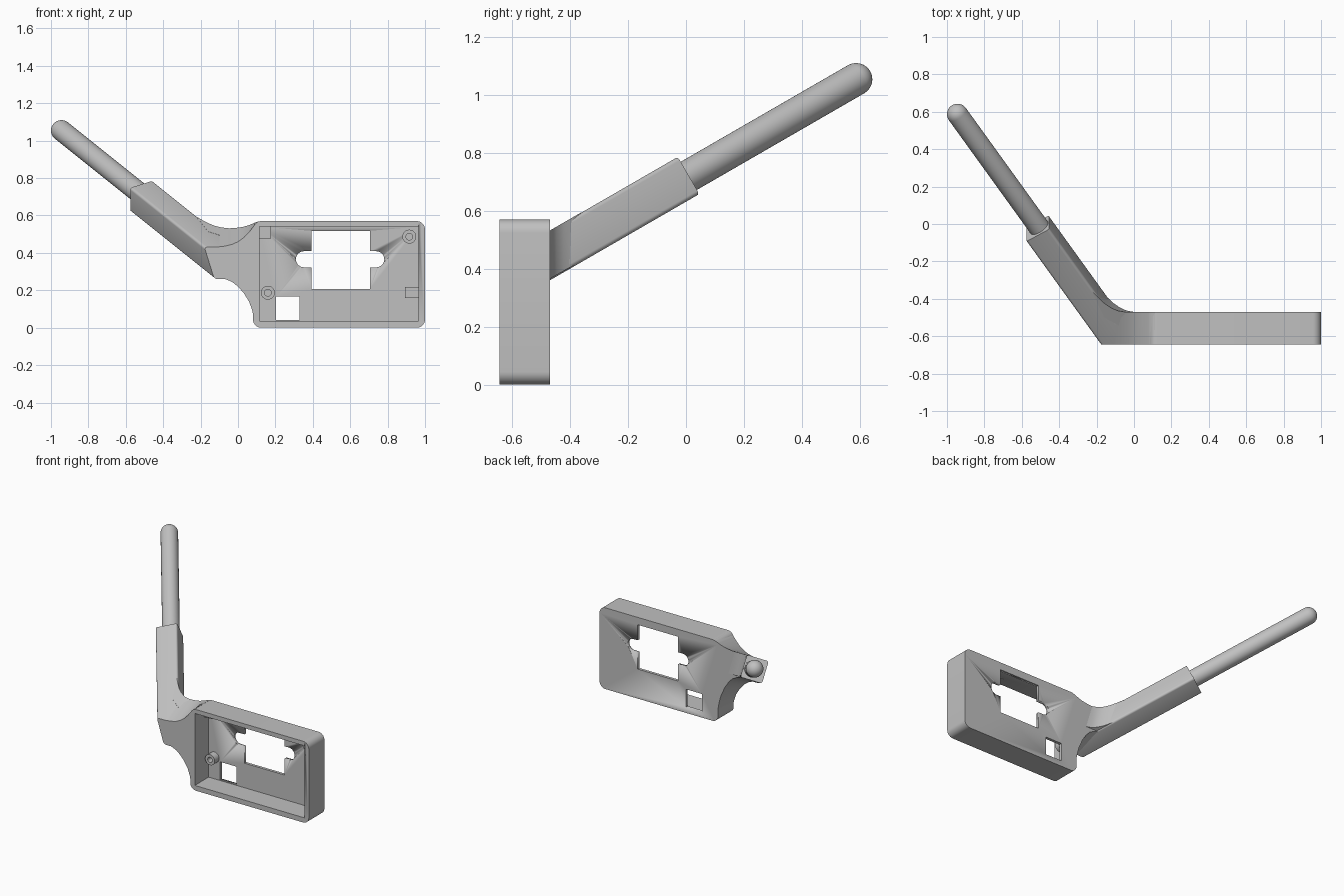
import bpy, bmesh
from math import sin, cos, pi, radians
from mathutils import Vector, Matrix

cube = bpy.data.objects.get("Cube")
if cube:
    bpy.data.objects.remove(cube)

GREY = (0.53, 0.53, 0.53, 1)
grey = bpy.data.materials.new("plain grey")
grey.use_nodes = True
grey.diffuse_color = GREY
grey.node_tree.nodes["Principled BSDF"].inputs["Base Color"].default_value = GREY

FRONT, BACK, FLOOR = -0.643, -0.47, -0.49


def finish(name, bm, smooth=True):
    bmesh.ops.recalc_face_normals(bm, faces=bm.faces)
    mesh = bpy.data.meshes.new(name)
    bm.to_mesh(mesh)
    bm.free()
    mesh.materials.append(grey)
    ob = bpy.data.objects.new(name, mesh)
    bpy.context.collection.objects.link(ob)
    if smooth:
        bpy.ops.object.select_all(action="DESELECT")
        ob.select_set(True)
        bpy.context.view_layer.objects.active = ob
        bpy.ops.object.shade_smooth_by_angle(angle=radians(35))
    return ob


def loft(name, rings):
    """Skin between matching closed rings and cap both ends."""
    bm = bmesh.new()
    rows = [[bm.verts.new(p) for p in ring] for ring in rings]
    n = len(rows[0])
    for a, b in zip(rows, rows[1:]):
        for i in range(n):
            j = (i + 1) % n
            bm.faces.new((a[i], a[j], b[j], b[i]))
    bm.faces.new(rows[0])
    bm.faces.new(rows[-1])
    return finish(name, bm)


def plate(name, outline, y0, y1):
    return loft(name, [[(x, y, z) for x, z in outline] for y in (y0, y1)])


def round_rect(x0, z0, x1, z1, r, seg=8):
    pts = []
    corners = [(x1 - r, z1 - r), (x0 + r, z1 - r), (x0 + r, z0 + r), (x1 - r, z0 + r)]
    for k, (cx, cz) in enumerate(corners):
        for i in range(seg + 1):
            a = (k + i / seg) * pi / 2
            pts.append((cx + r * cos(a), cz + r * sin(a)))
    return pts


def rect(x0, z0, x1, z1):
    return [(x0, z0), (x1, z0), (x1, z1), (x0, z1)]


def lathe(name, profile, origin, axis):
    """Revolve a (radius, height) profile around an axis."""
    bm = bmesh.new()
    verts = [bm.verts.new((r, 0, h)) for r, h in profile]
    edges = [bm.edges.new(pair) for pair in zip(verts, verts[1:])]
    bmesh.ops.spin(bm, geom=verts + edges, cent=(0, 0, 0), axis=(0, 0, 1),
                   angle=2 * pi, steps=40, use_merge=True)
    bmesh.ops.remove_doubles(bm, verts=bm.verts, dist=1e-5)
    turn = Vector(axis).to_track_quat("Z", "Y").to_matrix().to_4x4()
    bm.transform(Matrix.Translation(origin) @ turn)
    return finish(name, bm)


def cut(target, cutter):
    mod = target.modifiers.new("cut", "BOOLEAN")
    mod.operation, mod.solver, mod.object = "DIFFERENCE", "EXACT", cutter
    bpy.context.view_layer.objects.active = target
    bpy.ops.object.modifier_apply(modifier=mod.name)
    bpy.data.objects.remove(cutter)


# Open-fronted case with display window, side slots and small port
case = plate("case", round_rect(0.08, 0, 1, 0.57, 0.045), FRONT, BACK)
cut(case, plate("cavity", rect(0.115, 0.035, 0.965, 0.54), FRONT - 0.1, FLOOR))
cut(case, plate("window", rect(0.393, 0.207, 0.705, 0.518), FLOOR - 0.05, BACK + 0.1))
cut(case, plate("slots", round_rect(0.31, 0.323, 0.782, 0.409, 0.0425), FLOOR - 0.05, BACK + 0.1))
cut(case, plate("port", rect(0.204, 0.04, 0.33, 0.166), FLOOR - 0.05, BACK + 0.1))

# Screw posts and support blocks inside the case
for name, x, z in (("left_post", 0.916, 0.487), ("right_post", 0.16, 0.187)):
    lathe(name, [(0, 0.005), (0.018, 0.005), (0.018, 0.05), (0.037, 0.05), (0.037, 0)],
          (x, FLOOR, z), (0, -1, 0))
plate("upper_block", rect(0.11, 0.477, 0.177, 0.545), FLOOR - 0.05, FLOOR + 0.005)
plate("lower_block", rect(0.893, 0.16, 0.968, 0.217), FLOOR - 0.05, FLOOR + 0.005)

# Axes of the tilted grip
tilt, yaw = radians(30), radians(32)
turn = Matrix.Rotation(tilt, 3, "X") @ Matrix.Rotation(yaw, 3, "Z")
side, along, up = turn.col[0], turn.col[1], turn.col[2]

# Square grip with softened edges, cut flush with the case front
grip_end = Vector((-0.515, -0.024, 0.703))
end_ring = [grip_end + side * a + up * b
            for a, b in round_rect(-0.072, -0.074, 0.072, 0.074, 0.014, 5)]
start_ring = [p + along * ((FRONT - p.y) / along.y) for p in end_ring]
loft("grip", [start_ring, end_ring])

# Round rod with a domed tip
R = 0.056
tip = Vector((-0.944, 0.587, 1.054))
base = tip - along * 0.86
dome = [(R * cos(i * pi / 20), 0.86 + R * sin(i * pi / 20)) for i in range(10)]
lathe("rod", [(0, 0), (R, 0)] + dome + [(0, 0.86 + R)], base, along)

# Flared neck: x, front bottom, front top, back bottom, back top
stations = [
    (-0.10, 0.264, 0.433, 0.362, 0.531),
    (-0.07, 0.261, 0.436, 0.356, 0.531),
    (-0.03, 0.244, 0.446, 0.335, 0.532),
    (0.00, 0.220, 0.460, 0.302, 0.535),
    (0.03, 0.186, 0.481, 0.255, 0.540),
    (0.06, 0.138, 0.512, 0.187, 0.549),
    (0.077, 0.090, 0.534, 0.120, 0.556),
    (0.085, 0.045, 0.545, 0.045, 0.560),
    (0.112, 0.045, 0.568, 0.045, 0.569),
]
loft("neck", [[(x, FRONT, fb), (x, FRONT, ft), (x, BACK, bt), (x, BACK, bb)]
              for x, fb, ft, bb, bt in stations])

# Fillet where the grip turns away from the neck
curve = [(-0.225, -0.36), (-0.195, -0.39), (-0.16, -0.423), (-0.125, -0.447),
         (-0.09, -0.463), (-0.05, -0.47), (-0.05, -0.56), (-0.16, -0.50)]


def fillet_ring(shift, height):
    return [(x + shift, y, height + (y - FRONT) * math_tan) for x, y in curve]


math_tan = sin(tilt) / cos(tilt)
loft("neck_fillet", [fillet_ring(0.05, 0.265), fillet_ring(0, 0.432)])
